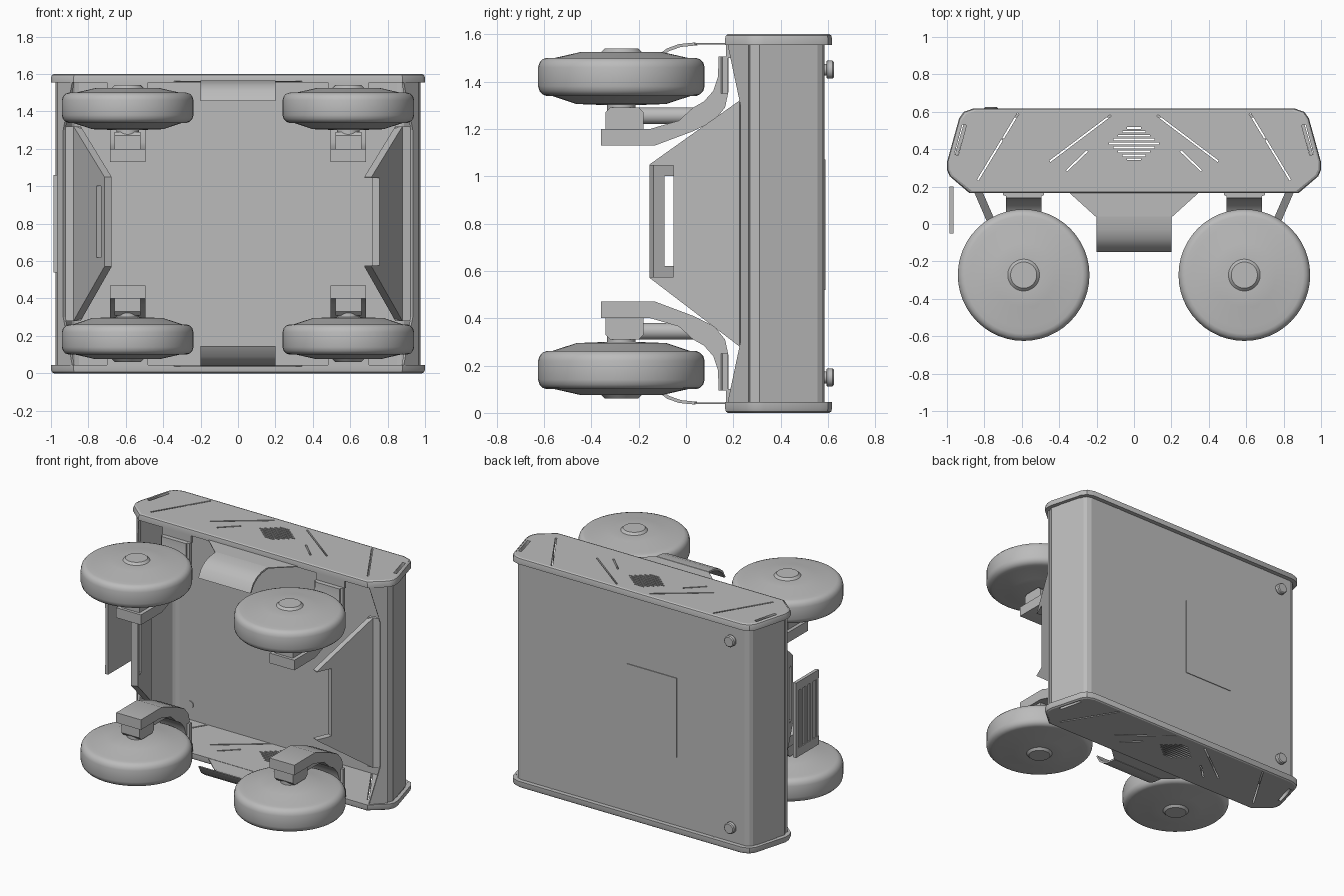
import bpy, bmesh, math
from mathutils import Vector

cube = bpy.data.objects.get("Cube")
if cube:
    bpy.data.objects.remove(cube, do_unlink=True)

grey = bpy.data.materials.new("plain grey")
grey.use_nodes = True
grey.diffuse_color = (0.5, 0.5, 0.5, 1)
for node in grey.node_tree.nodes:
    if node.type == 'BSDF_PRINCIPLED':
        node.inputs["Base Color"].default_value = (0.5, 0.5, 0.5, 1)


def activate(ob):
    for other in bpy.context.selected_objects:
        other.select_set(False)
    ob.select_set(True)
    bpy.context.view_layer.objects.active = ob


def finish(name, bm, smooth=False):
    bmesh.ops.recalc_face_normals(bm, faces=bm.faces[:])
    mesh = bpy.data.meshes.new(name)
    bm.to_mesh(mesh)
    bm.free()
    ob = bpy.data.objects.new(name, mesh)
    bpy.context.collection.objects.link(ob)
    mesh.materials.append(grey)
    activate(ob)
    if smooth:
        bpy.ops.object.shade_smooth_by_angle(angle=math.radians(30))
    return ob


def bridge(bm, p, q):
    for i in range(len(p)):
        j = (i + 1) % len(p)
        bm.faces.new((p[i], p[j], q[j], q[i]))


def add_prism(bm, lo_pts, hi_pts):
    lo = [bm.verts.new(p) for p in lo_pts]
    hi = [bm.verts.new(p) for p in hi_pts]
    bm.faces.new(lo)
    bm.faces.new(hi)
    bridge(bm, lo, hi)


def prism(name, pts, axis, a, b, smooth=False):
    """Extrude a 2D outline along an axis between a and b."""
    def place(w):
        return [(u, v, w) if axis == 'z' else (w, u, v) for u, v in pts]
    bm = bmesh.new()
    add_prism(bm, place(a), place(b))
    return finish(name, bm, smooth)


def sheet(name, pts, thickness):
    """Flat 3D outline given an even thickness."""
    pts = [Vector(p) for p in pts]
    n = (pts[1] - pts[0]).cross(pts[2] - pts[0]).normalized() * thickness / 2
    bm = bmesh.new()
    add_prism(bm, [p - n for p in pts], [p + n for p in pts])
    return finish(name, bm)


def lathe(name, profile, centre, axis='z', sides=48):
    """Turn (radius, height) points about an axis."""
    bm = bmesh.new()
    rings = []
    for r, h in profile:
        ring = []
        for i in range(sides):
            t = math.tau * i / sides
            c, s = r * math.cos(t), r * math.sin(t)
            p = Vector((c, s, h) if axis == 'z' else (c, h, s))
            ring.append(bm.verts.new(p + Vector(centre)))
        rings.append(ring)
    for p, q in zip(rings, rings[1:]):
        bridge(bm, p, q)
    bm.faces.new(rings[0])
    bm.faces.new(rings[-1])
    return finish(name, bm, True)


def slot(p, q, width):
    """Corners of a straight slot between two points."""
    p, q = Vector(p), Vector(q)
    d = (q - p).normalized() * width / 2
    n = Vector((-d.y, d.x))
    return [p + n, p - n, q - n, q + n]


def pierced_plate(name, outline, holes, z, thickness):
    """Filled flat curve; the inner outlines become holes."""
    curve = bpy.data.curves.new(name, 'CURVE')
    curve.dimensions = '2D'
    curve.fill_mode = 'BOTH'
    curve.extrude = thickness / 2
    for pts in [outline] + holes:
        sp = curve.splines.new('POLY')
        sp.points.add(len(pts) - 1)
        for point, (x, y) in zip(sp.points, pts):
            point.co = (x, y, 0, 1)
        sp.use_cyclic_u = True
    curve.materials.append(grey)
    ob = bpy.data.objects.new(name, curve)
    ob.location.z = z
    bpy.context.collection.objects.link(ob)
    activate(ob)
    bpy.ops.object.convert(target='MESH')


def both_sides(half):
    return half + [(-x, y) for x, y in reversed(half)]


def up(s, z):
    return 0.8 + s * (z - 0.8)


# Hull shell: back plate with wrapped end walls, open at the front
outer = both_sides([(.96, .27), (.975, .31), (.905, .555), (.89, .575), (.86, .585)])
inner = both_sides([(.945, .27), (.958, .31), (.888, .55), (.875, .562), (.85, .57)])
prism("hull_shell", outer + inner[::-1], 'z', .04, 1.56)

# Slot pattern of the side panels: chevrons, end grips and a diamond grille
half_slots = [((.62, .59), (.835, .235), .01), ((.705, .455), (.48, .33), .01),
              ((.45, .335), (.125, .58), .01), ((.36, .285), (.25, .39), .01),
              ((.95, .37), (.907, .53), .022)]
slots = [slot((s * a, b), (s * c, d), w) for s in (1, -1) for (a, b), (c, d), w in half_slots]
for i in range(-4, 5):
    w = .135 * (1 - abs(i) / 5.5)
    slots.append(slot((-w, .43 + .021 * i), (w, .43 + .021 * i), .01))

panel = both_sides([(.88, .165), (.985, .255), (1, .29), (1, .33),
                    (.935, .565), (.91, .6), (.86, .617)])


def inset(fx, fy):
    return [(x * fx, .39 + (y - .39) * fy) for x, y in panel]


rim = [(1, 1, 1.555), (1, 1, 1.58), (.995, .985, 1.594), (.985, .95, 1.6), (.985, .95, 1.555)]
tyre = [(.07, .12), (.085, .105), (.17, .105), (.28, .08), (.315, .08), (.333, .074),
        (.346, .06), (.352, .04), (.352, -.04), (.346, -.06), (.333, -.074), (.315, -.082),
        (.29, -.082), (.19, -.115), (.06, -.12), (.06, -.15)]
arm = [(-.36, 1.13), (-.13, 1.13), (.03, 1.19), (.12, 1.235), (.165, 1.29),
       (.18, 1.36), (.18, 1.505), (.138, 1.505), (.135, 1.42), (.115, 1.36),
       (.075, 1.315), (.03, 1.29), (-.03, 1.235), (-.15, 1.2), (-.36, 1.2)]
knuckle = [(-.34, 1.2), (-.18, 1.2), (-.18, 1.27), (-.2, 1.29), (-.32, 1.29), (-.34, 1.27)]
arc = [(.04, 1.565), (-.03, 1.558), (-.08, 1.54), (-.12, 1.51), (-.15, 1.455)]
under = [(-.138, 1.455)] + [(y + .008, z - .012) for y, z in arc[-2::-1]]

for s, tag in ((1, "top"), (-1, "bottom")):
    # Side panel with a rounded rim
    pierced_plate(tag + "_side_panel", inset(.985, .95), slots, up(s, 1.577), .042)
    bm = bmesh.new()
    rings = [[bm.verts.new((x, y, up(s, z))) for x, y in inset(fx, fy)] for fx, fy, z in rim]
    for p, q in zip(rings, rings[1:] + rings[:1]):
        bridge(bm, p, q)
    finish(tag + "_panel_rim", bm, True)

    # Curved cowl with its flat web to the side panel
    prism(tag + "_cowl", [(y, up(s, z)) for y, z in arc + under], 'x', -.2, .2, True)
    z = up(s, 1.56)
    sheet(tag + "_cowl_web", [(-.36, .18, z), (.36, .18, z), (.2, .035, z), (-.2, .035, z)], .006)

    # Wheel units
    for k, end in ((1, "left"), (-1, "right")):
        x, name = k * .59, tag + "_" + end
        lathe(name + "_wheel", [(r, s * h) for r, h in tyre], (x, -.273, up(s, 1.42)))
        prism(name + "_arm", [(y, up(s, z)) for y, z in arm], 'x', x - .095, x + .095, True)
        prism(name + "_knuckle", [(y, up(s, z)) for y, z in knuckle], 'x', x - .07, x + .07)
        lathe(name + "_motor", [(.035, -.2), (.035, .05)], (x, 0, up(s, 1.255)), 'y', 24)
        flange = [(x - .11, .178), (x - .11, .155), (x - .07, .138),
                  (x + .07, .138), (x + .11, .155), (x + .11, .178)]
        prism(name + "_flange", flange, 'z', up(s, 1.35), up(s, 1.505))
        prism(name + "_hanger", [(x - .11, .17), (x + .11, .17), (x + .11, .19), (x - .11, .19)],
              'z', up(s, 1.5), up(s, 1.56))


# End lips and slanted guards
def guard(name, k, outline):
    pts = [(k * (.86 + (y - .235) * .165 / .38), y, z) for y, z in outline]
    sheet(name, pts, .042)


def notched(lo, hi):
    return [(.235, .28), (-.145, .57), (-.145, lo), (-.045, lo),
            (-.045, hi), (-.145, hi), (-.145, 1.05), (.235, 1.32)]


for k, end in ((1, "left"), (-1, "right")):
    lip = [(.96, .27, .04), (.88, .18, .04), (.929, .235, .3),
           (.929, .235, 1.3), (.88, .18, 1.56), (.96, .27, 1.56)]
    sheet(end + "_lip", [(k * x, y, z) for x, y, z in lip], .015)
    mount = [(k * .84, .225), (k * .95, .25), (k * .95, .27), (k * .84, .25)]
    prism(end + "_guard_mount", mount, 'z', .28, 1.32)
guard("left_guard", 1, notched(.575, 1.045))
guard("right_guard", -1, notched(.62, 1.0))
guard("right_guard_bar", -1, [(-.145, .62), (-.1, .62), (-.1, 1.0), (-.145, 1.0)])

# Plate beside the right end, with ribs on its outer face
prism("end_plate", [(-.05, .54), (.2, .54), (.2, 1.06), (-.05, 1.06)], 'x', -.98, -.965)
for y in (-.05, .012, .066, .12, .174):
    prism("end_plate_rib", [(y, .54), (y + .026, .54), (y + .026, 1.06), (y, 1.06)],
          'x', -.986, -.979)
for lo, hi, end in ((.54, .6, "lower"), (1.0, 1.06, "upper")):
    prism("end_plate_" + end + "_band", [(-.05, lo), (.2, lo), (.2, hi), (-.05, hi)],
          'x', -.987, -.979)

# Back details: hatch plate and feet
hatch = [(-.34, .583), (.04, .583), (.04, .59), (-.34, .59)]
prism("back_hatch", hatch, 'z', .52, 1.07)
for z, tag in ((1.45, "top"), (.15, "bottom")):
    lathe(tag + "_foot", [(.025, -.02), (.025, .01), (.038, .012), (.038, .036), (.032, .042)],
          (-.765, .583, z), 'y', 24)
